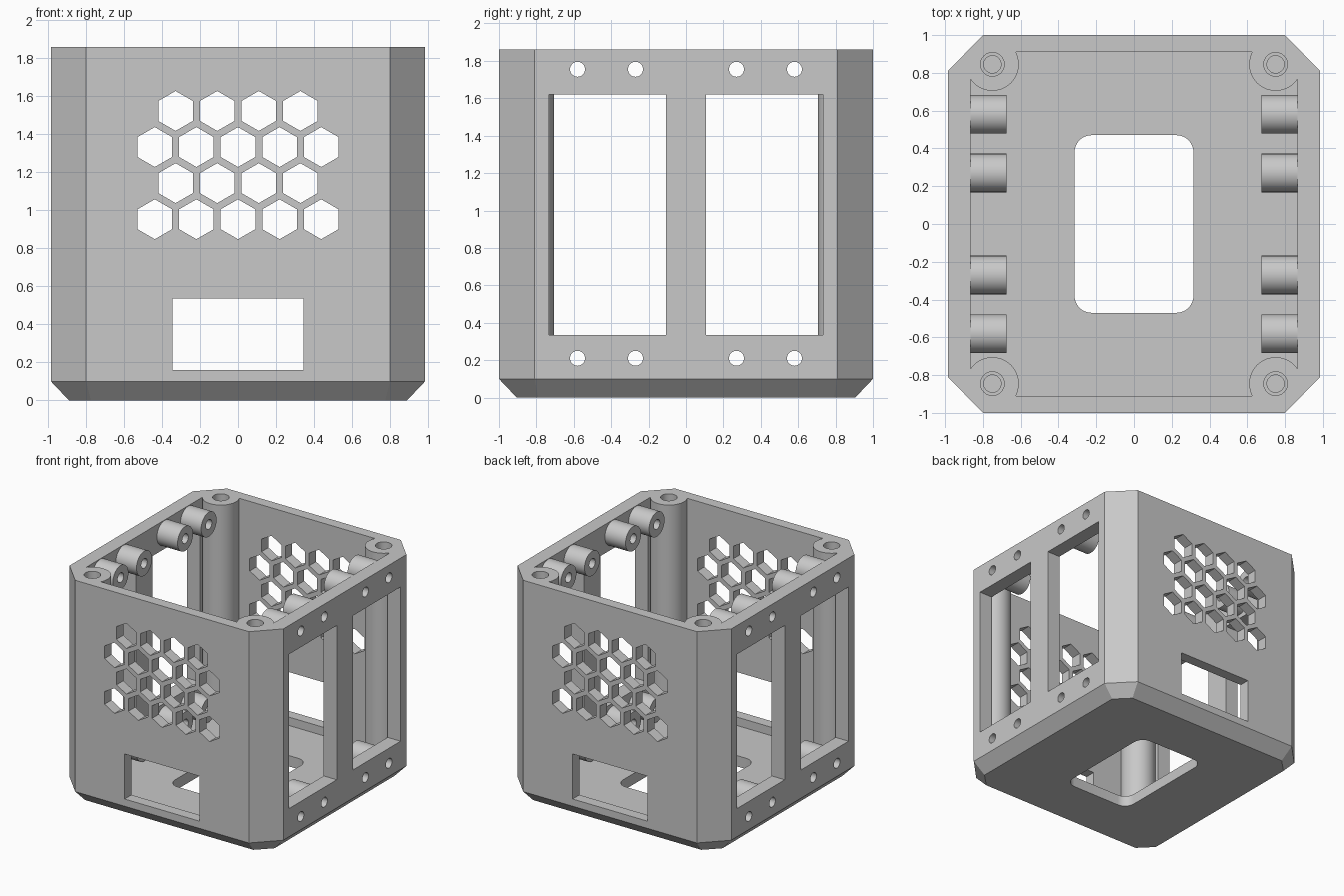
import bpy, bmesh
from math import cos, sin, pi, radians

if "Cube" in bpy.data.objects:
    bpy.data.objects.remove(bpy.data.objects["Cube"], do_unlink=True)

HX, HY, TOP = 0.985, 1.0, 1.86          # outer half sizes and height
IX, IY, FLOOR = 0.865, 0.91, 0.09       # inner half sizes and floor level
POST_X, POST_Y, POST_R = 0.75, 0.845, 0.14
SIGNS = (-1, 1)

grey = bpy.data.materials.new("light_grey_plastic")
grey.use_nodes = True
grey.diffuse_color = (0.58, 0.58, 0.58, 1)
grey.node_tree.nodes["Principled BSDF"].inputs["Base Color"].default_value = (0.58, 0.58, 0.58, 1)


def circle(cx, cy, r, n=40, start=0.0):
    return [(cx + r * cos(start + 2 * pi * i / n), cy + r * sin(start + 2 * pi * i / n))
            for i in range(n)]


def rect(a0, a1, b0, b1):
    return [(a0, b0), (a1, b0), (a1, b1), (a0, b1)]


def octagon(hx, hy, cx, cy):
    return [(hx, cy - hy), (hx, hy - cy), (hx - cx, hy), (cx - hx, hy),
            (-hx, hy - cy), (-hx, cy - hy), (cx - hx, -hy), (hx - cx, -hy)]


def rounded_rect(hx, hy, r, n=8):
    pts = []
    for k, (sx, sy) in enumerate([(1, 1), (-1, 1), (-1, -1), (1, -1)]):
        for i in range(n + 1):
            a = pi / 2 * (k + i / n)
            pts.append((sx * (hx - r) + r * cos(a), sy * (hy - r) + r * sin(a)))
    return pts


def loft(bm, rings):
    """Skin closed rings of 3D points and cap both ends."""
    loops = [[bm.verts.new(p) for p in ring] for ring in rings]
    n = len(loops[0])
    for lo, hi in zip(loops, loops[1:]):
        for i in range(n):
            bm.faces.new((lo[i], lo[(i + 1) % n], hi[(i + 1) % n], hi[i]))
    bm.faces.new(loops[0][::-1])
    bm.faces.new(loops[-1])


def prism(bm, pts, axis, lo, hi):
    """Extrude a 2D outline along the given axis."""
    place = {"x": lambda a, b, h: (h, a, b),
             "y": lambda a, b, h: (a, h, b),
             "z": lambda a, b, h: (a, b, h)}[axis]
    loft(bm, [[place(a, b, h) for a, b in pts] for h in (lo, hi)])


def make_object(name, bm):
    bmesh.ops.recalc_face_normals(bm, faces=bm.faces)
    mesh = bpy.data.meshes.new(name)
    bm.to_mesh(mesh)
    bm.free()
    mesh.materials.append(grey)
    obj = bpy.data.objects.new(name, mesh)
    bpy.context.collection.objects.link(obj)
    return obj


def subtract(target, cutter):
    mod = target.modifiers.new("cut", "BOOLEAN")
    mod.operation = "DIFFERENCE"
    mod.solver = "EXACT"
    mod.object = cutter
    bpy.ops.object.select_all(action="DESELECT")
    bpy.context.view_layer.objects.active = target
    target.select_set(True)
    bpy.ops.object.modifier_apply(modifier=mod.name)
    bpy.data.objects.remove(cutter, do_unlink=True)


# Outer body with cut corners and a bevelled base
bm = bmesh.new()
loft(bm, [[(x, y, z) for x, y in octagon(hx, hy, cx, cy)] for z, hx, hy, cx, cy in (
    (0, 0.89, 0.905, 0.115, 0.115), (0.1, HX, HY, 0.185, 0.19), (TOP, HX, HY, 0.185, 0.19))])
body = make_object("enclosure_body", bm)

# Cavity, leaving the corner posts and the side standoffs solid
bm = bmesh.new()
prism(bm, rect(-IX, IX, -IY, IY), "z", FLOOR, TOP + 0.2)
cavity = make_object("cavity_cutter", bm)

screw_spots = [(sy * y, z) for sy in SIGNS for y in (0.27, 0.58) for z in (0.21, 1.755)]
bm = bmesh.new()
for sx in SIGNS:
    for sy in SIGNS:
        prism(bm, circle(sx * POST_X, sy * POST_Y, POST_R, 56), "z", -0.1, TOP + 0.4)
    for y, z in screw_spots:
        prism(bm, circle(y, z, 0.102), "x", sx * 0.675, sx * 1.1)
subtract(cavity, make_object("post_and_standoff_cores", bm))
subtract(body, cavity)

# Openings in the walls and floor
bm = bmesh.new()
prism(bm, rounded_rect(0.315, 0.47, 0.09), "z", -0.1, 0.15)
for s in SIGNS:
    # side windows and screw holes
    for y0, y1 in ((-0.733, -0.107), (0.107, 0.733)):
        prism(bm, rect(y0, y1, 0.335, 1.62), "x", s * 0.84, s * 1.1)
    for y, z in screw_spots:
        prism(bm, circle(y, z, 0.04, 32), "x", s * 0.6, s * 1.1)
    # front and back ports
    prism(bm, rect(-0.345, 0.345, 0.16, 0.535), "y", s * 0.8, s * 1.1)
    # honeycomb vents
    for row in range(4):
        count = 5 - row % 2
        for i in range(count):
            x = (i - (count - 1) / 2) * 0.219
            prism(bm, circle(x, 0.953 + row * 0.19, 0.105, 6, radians(30)), "y", s * 0.8, s * 1.1)
    # screw bores in the posts
    for sy in SIGNS:
        prism(bm, circle(s * POST_X, sy * POST_Y, 0.046, 32), "z", TOP - 0.5, TOP + 0.2)
subtract(body, make_object("opening_cutter", bm))

# Wider mouths of the post bores
bm = bmesh.new()
for sx in SIGNS:
    for sy in SIGNS:
        prism(bm, circle(sx * POST_X, sy * POST_Y, 0.063, 32), "z", TOP - 0.2, TOP + 0.2)
subtract(body, make_object("counterbore_cutter", bm))

bpy.ops.object.select_all(action="DESELECT")
body.select_set(True)
bpy.context.view_layer.objects.active = body
bpy.ops.object.shade_smooth_by_angle(angle=radians(30))
